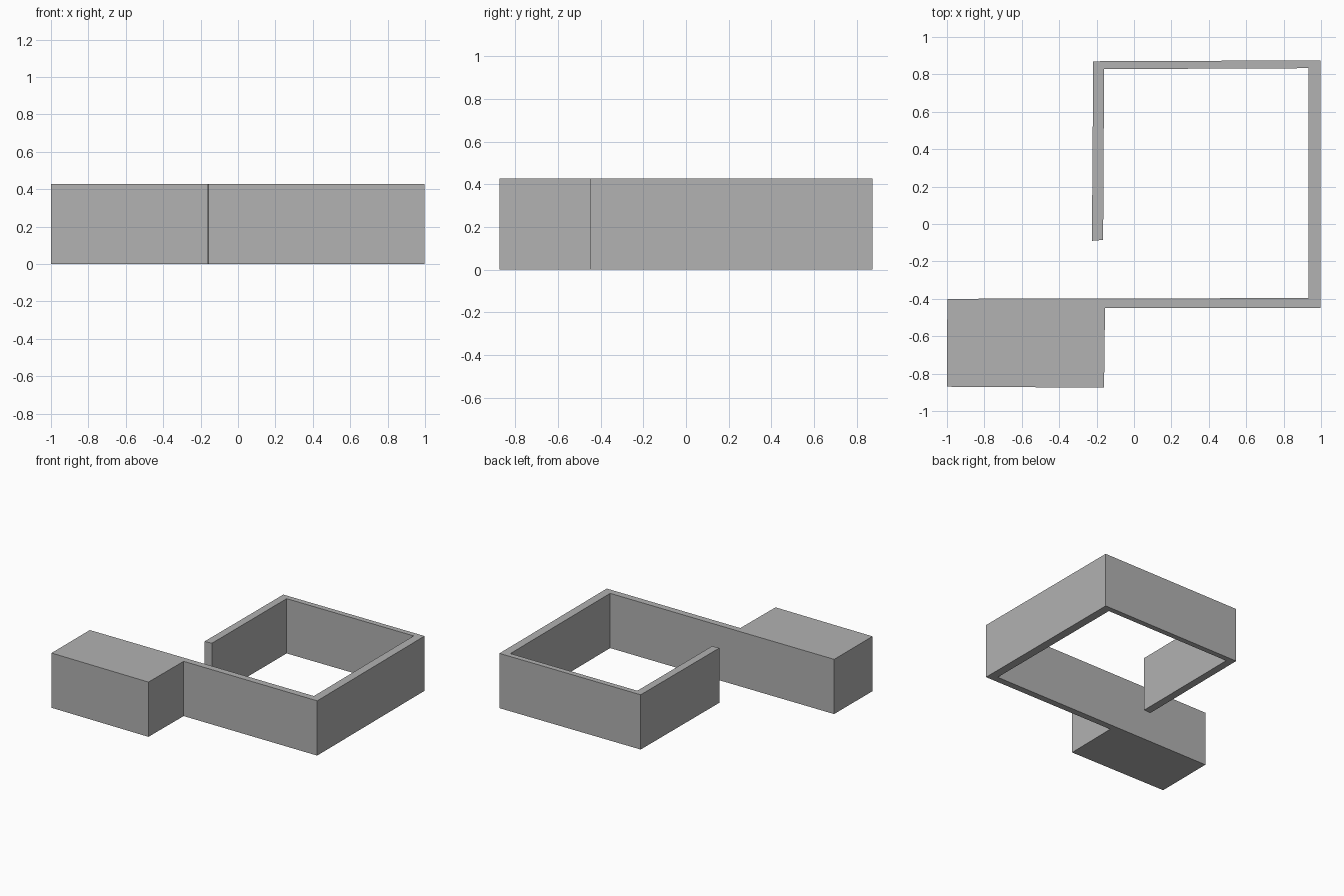
import bpy
import bmesh

cube = bpy.data.objects.get("Cube")
if cube:
    bpy.data.objects.remove(cube, do_unlink=True)

HEIGHT = 0.427

# Matte grey for the whole model
grey = bpy.data.materials.new("plain_grey")
grey.use_nodes = True
colour = (0.445, 0.445, 0.445, 1)
grey.diffuse_color = colour
grey.node_tree.nodes["Principled BSDF"].inputs["Base Color"].default_value = colour

# Floor plan: solid block at the front right, thin wall looping round an open yard
plan = [
    (-1, -0.87), (-0.16, -0.875), (-0.155, -0.448), (0.997, -0.448),
    (0.997, 0.875), (-0.218, 0.87), (-0.225, -0.09), (-0.165, -0.085),
    (-0.16, 0.828), (0.932, 0.833), (0.932, -0.396), (-0.998, -0.4),
]


def extrude_plan(name, points, height, material):
    """Raise a closed outline into a flat-sided solid."""
    bm = bmesh.new()
    base = bm.faces.new([bm.verts.new((x, y, 0)) for x, y in points])
    raised = bmesh.ops.extrude_face_region(bm, geom=[base], use_keep_orig=True)
    top = [v for v in raised["geom"] if isinstance(v, bmesh.types.BMVert)]
    bmesh.ops.translate(bm, verts=top, vec=(0, 0, height))
    bmesh.ops.recalc_face_normals(bm, faces=bm.faces)
    mesh = bpy.data.meshes.new(name)
    bm.to_mesh(mesh)
    bm.free()
    mesh.materials.append(material)
    obj = bpy.data.objects.new(name, mesh)
    bpy.context.collection.objects.link(obj)
    return obj


extrude_plan("block_and_looped_wall", plan, HEIGHT, grey)
